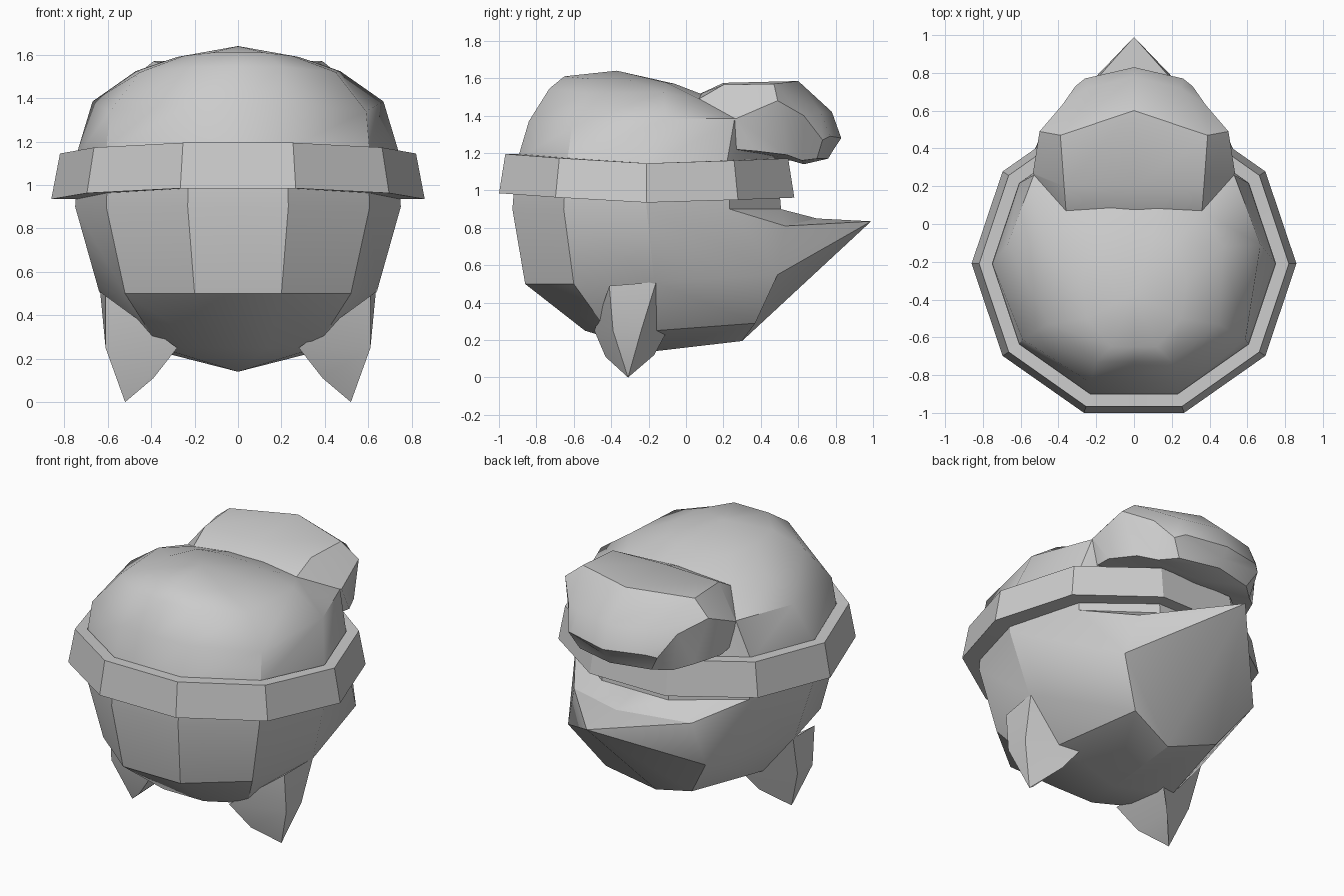
import bpy, bmesh, math

if "Cube" in bpy.data.objects:
    bpy.data.objects.remove(bpy.data.objects["Cube"])

grey = bpy.data.materials.new("plain grey")
grey.diffuse_color = (0.6, 0.6, 0.6, 1)
grey.use_nodes = True
grey.node_tree.nodes["Principled BSDF"].inputs["Base Color"].default_value = grey.diffuse_color
CY = -0.21  # centre of the ten-sided rings


def build(name, faces, angle=30):
    """Mesh from faces given as point lists; shared points are merged."""
    bm = bmesh.new()
    for f in faces:
        bm.faces.new([bm.verts.new(p) for p in f])
    bmesh.ops.remove_doubles(bm, verts=bm.verts, dist=0.001)
    bmesh.ops.recalc_face_normals(bm, faces=bm.faces)
    me = bpy.data.meshes.new(name)
    bm.to_mesh(me)
    bm.free()
    me.materials.append(grey)
    ob = bpy.data.objects.new(name, me)
    bpy.context.collection.objects.link(ob)
    bpy.ops.object.select_all(action='DESELECT')
    ob.select_set(True)
    bpy.context.view_layer.objects.active = ob
    bpy.ops.object.shade_smooth_by_angle(angle=math.radians(angle))
    return ob


def mirror(faces):
    return faces + [[(-x, y, z) for x, y, z in reversed(f)] for f in faces]


def strip(a, b):
    return [[a[i], a[i + 1], b[i + 1], b[i]] for i in range(len(a) - 1)]


def fan(ring, tip):
    return [[ring[i], ring[i + 1], tip] for i in range(len(ring) - 1)]


def with_ends(half):
    """Add centre-line points before and after a right-hand half ring."""
    return [(0,) + half[0][1:]] + half + [(0,) + half[-1][1:]]


def sag(c):
    """Height offset around the band: high in front, low at the sides."""
    return (0.053 if c < 0 else 0.028) * abs(c) ** 1.2


def half_ring(rx, ry, z, bend=0):
    angs = [math.radians(-72 + 36 * i) for i in range(5)]
    return with_ends([(rx * math.cos(a), CY + ry * math.sin(a),
                       z + bend * sag(math.sin(a))) for a in angs])


# Body with the pointed tail at the back
A, B, C = (0.48, 0.49, 0.55), (0, 0.3, 0.195), (0.3, 0.37, 0.29)
T, D, M = (0, 0.99, 0.835), (0.41, 0.53, 0.81), (0, 0.7, 0.85)
r0 = half_ring(0.74, 0.74, 1.08)
r1 = half_ring(0.75, 0.755, 0.9)
r2 = [(0, -0.86, 0.5), (0.2, -0.86, 0.5), (0.52, -0.6, 0.5), (0.64, -0.17, 0.51), A]
r3 = [(0, -0.54, 0.25), (0.14, -0.54, 0.25), (0.36, -0.42, 0.25), (0.43, -0.17, 0.25), C]
P, Q, Q0 = r1[4], r1[5], r1[6]
faces = strip(r0, r1) + strip(r1[:5], r2) + strip(r2, r3)
faces += [[A, T, B, C], [P, D, A], [D, T, A],             # tail sides and underside
          [P, Q, D], [Q, M, D], [Q, Q0, M], [M, T, D]]    # ledge on top of the tail
faces += fan(r3 + [B], (0, -0.17, 0.14)) + fan(r0, (0, CY, 1.08))
build("body", mirror(faces))

# Two pointed feet
tf, tb = (0.61, -0.41, 0.49), (0.635, -0.16, 0.51)
of, ob_ = (0.61, -0.39, 0.25), (0.61, -0.24, 0.25)
mf, mb = (0.39, -0.43, 0.11), (0.39, -0.17, 0.12)
nf, nb = (0.28, -0.49, 0.25), (0.30, -0.10, 0.25)
tip = (0.52, -0.31, 0)
foot = [[tf, of, nf], [of, tip, mf, nf], [tb, ob_, nb], [ob_, tip, mb, nb],
        [tf, tb, ob_, of], [of, ob_, tip], [tip, mb, mf], [mf, mb, nb, nf],
        [nf, nb, tb, tf]]
build("right_foot", foot)
build("left_foot", [[(-x, y, z) for x, y, z in reversed(f)] for f in foot])

# Ten-sided hat band
band = [half_ring(0.86, 0.83, 0.935, 1), half_ring(0.82, 0.795, 1.145, 1),
        half_ring(0.75, 0.725, 1.145, 1), half_ring(0.74, 0.725, 0.935, 1)]
faces = []
for i in range(4):
    faces += strip(band[i], band[(i + 1) % 4])
build("hat_band", mirror(faces))

# Hat dome
c0 = half_ring(0.75, 0.725, 1.12, 1)
c1 = with_ends([(0.23, -0.84, 1.37), (0.59, -0.61, 1.34), (0.67, -0.11, 1.385),
                (0.53, 0.26, 1.385), (0.2, 0.42, 1.37)])
c2 = with_ends([(0.2, -0.73, 1.545), (0.45, -0.53, 1.52), (0.47, -0.12, 1.525),
                (0.36, 0.07, 1.49), (0.12, 0.07, 1.52)])
c3 = with_ends([(0.12, -0.65, 1.61), (0.25, -0.5, 1.595), (0.28, -0.3, 1.59),
                (0.22, -0.1, 1.575), (0.1, -0.06, 1.57)])
faces = strip(c0, c1) + strip(c1, c2) + strip(c2, c3) + fan(c3, (0, -0.37, 1.64))
build("hat_dome", mirror(faces), 35)

# Hat tip folded over the back: cross-sections from top to bottom
s = [[(0, 0.06, 1.51), (0.36, 0.07, 1.49), (0.53, 0.26, 1.385), (0.5, 0.26, 1.22), (0, 0.26, 1.2)],
     [(0, 0.2, 1.575), (0.37, 0.2, 1.565), (0.535, 0.27, 1.385), (0.51, 0.38, 1.21), (0, 0.4, 1.18)],
     [(0, 0.6, 1.585), (0.39, 0.47, 1.57), (0.5, 0.49, 1.48), (0.43, 0.54, 1.19), (0, 0.56, 1.16)],
     [(0, 0.78, 1.42), (0.25, 0.72, 1.42), (0.38, 0.63, 1.4), (0.34, 0.62, 1.16), (0, 0.63, 1.14)],
     [(0, 0.83, 1.28), (0.26, 0.77, 1.29), (0.31, 0.73, 1.27), (0.25, 0.70, 1.17), (0, 0.76, 1.17)]]
faces = []
for a, b in zip(s, s[1:]):
    faces += strip(a, b)
faces += fan(s[0], (0, 0.2, 1.35)) + fan(s[-1], (0, 0.79, 1.22))
build("hat_tip", mirror(faces), 30)
